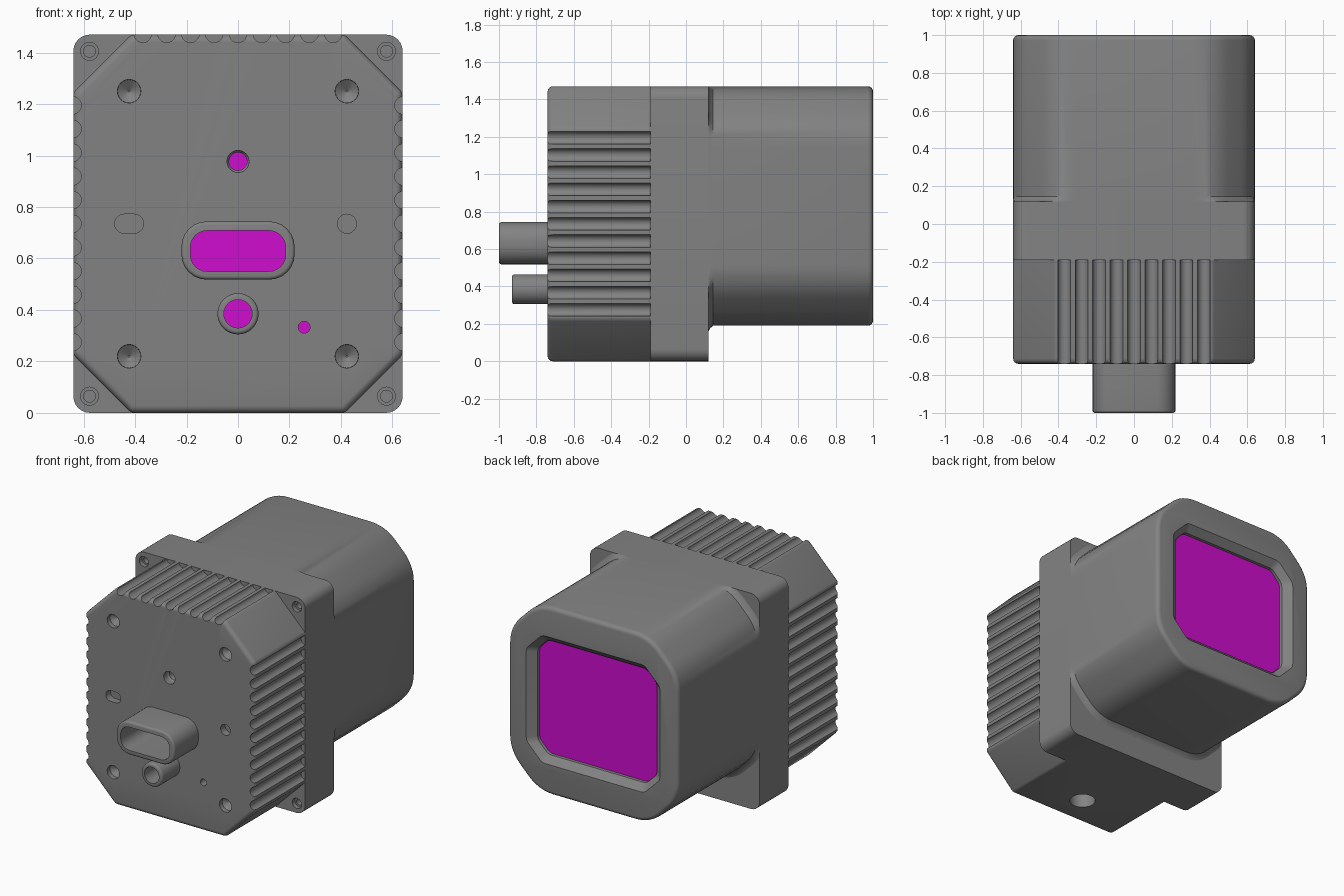
import bpy, bmesh, math
from mathutils import Vector

if "Cube" in bpy.data.objects:
    bpy.data.objects.remove(bpy.data.objects["Cube"])


def material(name, color):
    m = bpy.data.materials.new(name)
    m.diffuse_color = (*color, 1)
    m.use_nodes = True
    m.node_tree.nodes["Principled BSDF"].inputs["Base Color"].default_value = m.diffuse_color
    return m


MAGENTA = material("magenta", (0.62, 0.004, 0.62))
GREY = material("dark_grey", (0.226, 0.226, 0.226))


def fillet(corners, r, n=6):
    """Round every corner of an (x, z) polygon with a true arc."""
    out, count = [], len(corners)
    for i in range(count):
        p = Vector(corners[i])
        u = (Vector(corners[i - 1]) - p).normalized()
        v = (Vector(corners[(i + 1) % count]) - p).normalized()
        half = u.angle(v) / 2
        c = p + (u + v).normalized() * r / math.sin(half)
        t = r / math.tan(half)
        a, b = p + u * t - c, p + v * t - c
        a0 = math.atan2(a.y, a.x)
        d = (math.atan2(b.y, b.x) - a0 + math.pi) % (2 * math.pi) - math.pi
        out += [(c.x + r * math.cos(a0 + d * k / n), c.y + r * math.sin(a0 + d * k / n))
                for k in range(n + 1)]
    return out


def octagon(w, z0, z1, c):
    return [(-w + c, z0), (w - c, z0), (w, z0 + c), (w, z1 - c),
            (w - c, z1), (-w + c, z1), (-w, z1 - c), (-w, z0 + c)]


def rect(cx, cz, w, h, r, n=6):
    return fillet([(cx - w, cz - h), (cx + w, cz - h), (cx + w, cz + h), (cx - w, cz + h)], r, n)


def circle(cx, cz, r, n=24):
    return [(cx + r * math.cos(2 * math.pi * k / n), cz + r * math.sin(2 * math.pi * k / n))
            for k in range(n)]


def inset(pts, d):
    """Move a counter-clockwise outline inwards by d."""
    out, n = [], len(pts)
    for i in range(n):
        p = Vector(pts[i])
        t0 = (p - Vector(pts[i - 1])).normalized()
        t1 = (Vector(pts[(i + 1) % n]) - p).normalized()
        t = (t0 + t1).normalized()
        out.append((p.x - t.y * d, p.y + t.x * d))
    return out


def rounded_end(pts, y, r, inward, n=4):
    """Rings from the side wall to the end face at y; inward is the y direction into the solid."""
    steps = [math.pi / 2 * k / n for k in range(n + 1)]
    return [(y + inward * r * (1 - math.sin(a)), inset(pts, r * (1 - math.cos(a)))) for a in steps]


def loft(bm, rings):
    """Closed solid through rings of (y, outline)."""
    vs = [[bm.verts.new((x, y, z)) for x, z in pts] for y, pts in rings]
    n = len(vs[0])
    for a, b in zip(vs, vs[1:]):
        for i in range(n):
            bm.faces.new((a[i], a[(i + 1) % n], b[(i + 1) % n], b[i]))
    bm.faces.new(vs[0])
    bm.faces.new(vs[-1])


def solid(name, lofts, mat=GREY):
    bm = bmesh.new()
    for rings in lofts:
        loft(bm, rings)
    bmesh.ops.recalc_face_normals(bm, faces=bm.faces)
    return link(name, bm, mat)


def link(name, bm, mat=GREY):
    me = bpy.data.meshes.new(name)
    bm.to_mesh(me)
    bm.free()
    me.materials.append(mat)
    ob = bpy.data.objects.new(name, me)
    bpy.context.collection.objects.link(ob)
    return ob


def activate(ob):
    bpy.ops.object.select_all(action='DESELECT')
    ob.select_set(True)
    bpy.context.view_layer.objects.active = ob


def cut(ob, lofts=None, cutter=None):
    cutter = cutter or solid("cutter", lofts)
    cutter.hide_render = True
    mod = ob.modifiers.new("cut", 'BOOLEAN')
    mod.operation, mod.solver, mod.object = 'DIFFERENCE', 'EXACT', cutter
    activate(ob)
    bpy.ops.object.modifier_apply(modifier=mod.name)
    bpy.data.objects.remove(cutter)


FRONT, SPLIT, REAR = -0.74, -0.19, 0.12
W, TOP = 0.64, 1.47

# Finned front housing
body = fillet(octagon(W, 0, TOP, 0.225), 0.035, 3)
housing = solid("finned_housing", [[(SPLIT, body)] + rounded_end(body, FRONT, 0.028, 1)])
centres = [(0.0925 * i, TOP + 0.003) for i in range(-4, 5)]
centres += [(s * (W + 0.003), TOP / 2 + 0.092 * i) for s in (-1, 1) for i in range(-5, 6)]
cut(housing, [[(-0.8, circle(x, z, 0.034, 20)), (-0.1, circle(x, z, 0.034, 20))]
              for x, z in centres])

# Holes in the front face: conical dimples, stepped sensor hole, slot, pin hole, small ports
holes = [[(FRONT - 0.01, circle(x, z, 0.046)), (FRONT + 0.03, circle(x, z, 0.045)),
          (FRONT + 0.06, circle(x, z, 0.004))]
         for x in (-0.423, 0.423) for z in (0.22, 1.25)]
holes.append([(FRONT - 0.01, circle(0, 0.977, 0.043)), (FRONT + 0.04, circle(0, 0.977, 0.042)),
              (FRONT + 0.05, circle(0, 0.977, 0.035)), (FRONT + 0.12, circle(0, 0.977, 0.035))])
deep = [(circle(0.257, 0.333, 0.023), 0.1), (rect(0, 0.629, 0.185, 0.079, 0.065), 0.03),
        (circle(0, 0.385, 0.055), 0.06), (rect(-0.423, 0.735, 0.056, 0.037, 0.0365), 0.05),
        (circle(0.423, 0.735, 0.037), 0.05)]
holes += [[(FRONT - 0.01, p), (FRONT + d, p)] for p, d in deep]
cut(housing, holes)

# Threaded mount hole in the underside
bm = bmesh.new()
bmesh.ops.create_cone(bm, cap_ends=True, segments=32, radius1=0.083, radius2=0.083, depth=0.3)
bmesh.ops.translate(bm, verts=bm.verts, vec=(0, -0.52, 0))
cut(housing, cutter=link("mount_cutter", bm))

# Flange plate with four stepped screw holes
outline = rect(0, TOP / 2, W, TOP / 2, 0.065)
flange = solid("flange_plate", [[(SPLIT, outline), (REAR, outline)]])
cut(flange, [[(SPLIT - 0.02, circle(x, z, 0.035)), (SPLIT + 0.03, circle(x, z, 0.035)),
              (SPLIT + 0.03, circle(x, z, 0.023)), (SPLIT + 0.12, circle(x, z, 0.023))]
             for x in (-0.577, 0.577) for z in (0.065, 1.405)])

# Rear hood with a small flare at its root and a rounded back edge
hood = fillet(octagon(W, 0.19, TOP, 0.22), 0.26)


def flared(k):
    return [(max(-W, min(W, x * (1 + k))), min(TOP, 0.83 + (z - 0.83) * (1 + k))) for x, z in hood]


rear = solid("rear_hood", [[(REAR, flared(0.05)), (REAR + 0.008, flared(0.022)),
                            (REAR + 0.025, hood)] + rounded_end(hood, 1.0, 0.028, -1)])


def window(w, h, c):
    return fillet([(x, 0.83 + z) for x, z in octagon(w, -h, h, c)], 0.06, 4)


# Sloped window recess and its pane
cut(rear, [[(1.02, window(0.515, 0.445, 0.12)), (1.0, window(0.505, 0.435, 0.12)),
            (0.955, window(0.45, 0.39, 0.08)), (0.92, window(0.45, 0.39, 0.08))]])
pane = window(0.449, 0.389, 0.08)
solid("window_pane", [[(0.92, pane), (0.935, pane)]], MAGENTA)

# Connector sleeves standing out of the front face
sockets = [("wide_socket", rect(0, 0.631, 0.22, 0.113, 0.098), deep[1][0], -1.0),
           ("round_socket", circle(0, 0.385, 0.08, 32), deep[2][0], -0.93)]
for name, outer, inner, y in sockets:
    ob = solid(name, [[(FRONT, outer)] + rounded_end(outer, y, 0.014, 1)])
    cut(ob, [[(y - 0.02, inner), (FRONT + 0.02, inner)]])

# Coloured floors of the ports
floors = [("sensor_dot", circle(0, 0.977, 0.035), 0.12)]
floors += [(n, *d) for n, d in zip(("indicator_dot", "wide_socket_floor", "round_socket_floor"), deep)]
for name, pts, depth in floors:
    y = FRONT + depth
    solid(name, [[(y - 0.01, pts), (y, pts)]], MAGENTA)

for ob in bpy.context.scene.objects:
    activate(ob)
    bpy.ops.object.shade_smooth_by_angle(angle=math.radians(32))
